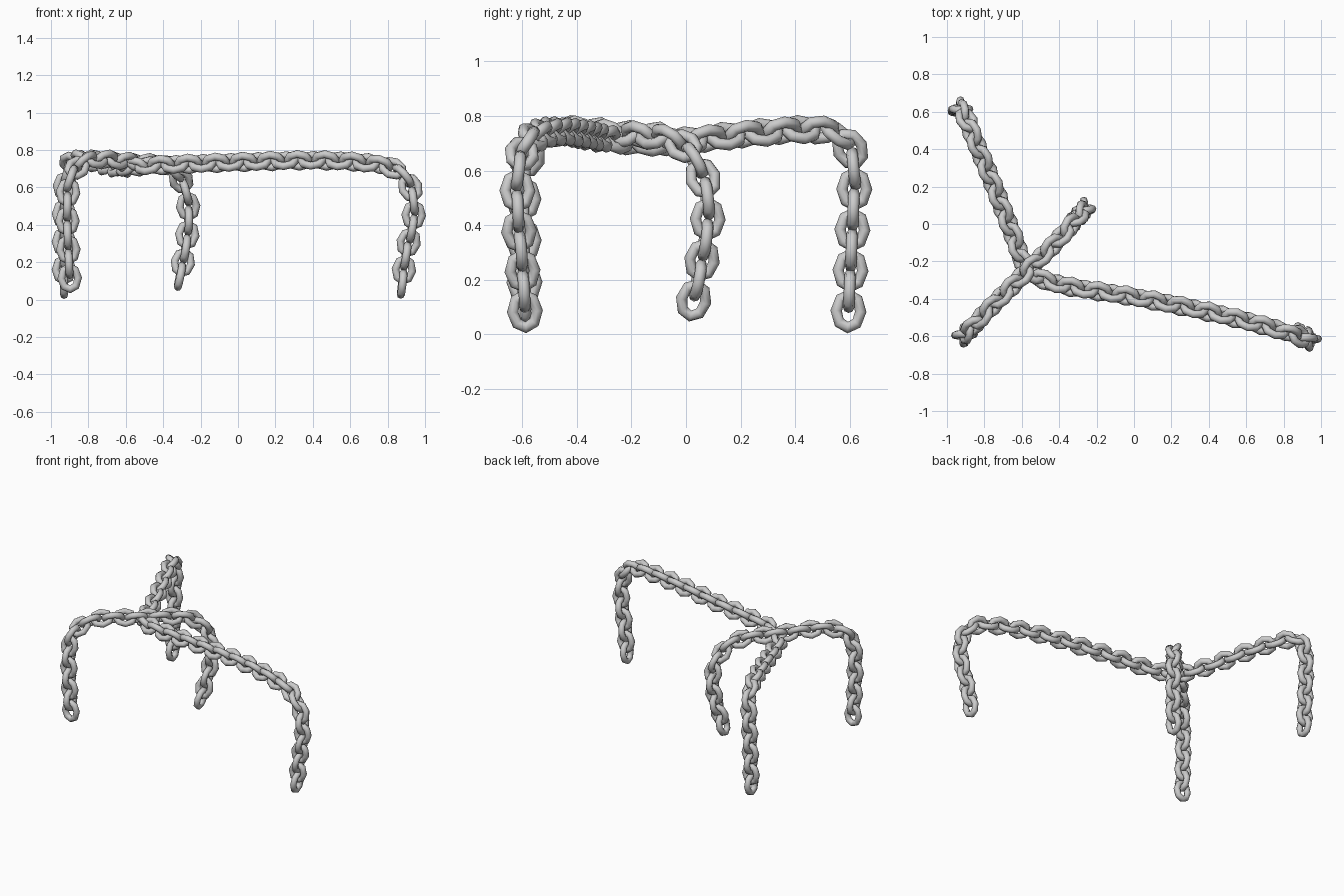
import bpy, bmesh, math
from mathutils import Vector, Matrix

cube = bpy.data.objects.get("Cube")
if cube:
    bpy.data.objects.remove(cube)

steel = bpy.data.materials.new("grey_steel")
steel.use_nodes = True
steel.diffuse_color = (0.6, 0.6, 0.6, 1)
steel.node_tree.nodes["Principled BSDF"].inputs["Base Color"].default_value = (0.6, 0.6, 0.6, 1)

HALF_LEN, HALF_WID, WIRE, PITCH = 0.06, 0.045, 0.021, 0.0755


def link_mesh(sides=8, ring=8):
    """One oval link: long axis X, width Y, facing Z."""
    bm = bmesh.new()
    loops = []
    for i in range(sides):
        a = math.tau * i / sides
        centre = Vector((HALF_LEN * math.cos(a), HALF_WID * math.sin(a), 0))
        out = Vector((math.cos(a), math.sin(a), 0))
        loops.append([bm.verts.new(centre + WIRE * (out * math.cos(b) + Vector((0, 0, math.sin(b)))))
                      for b in (math.tau * j / ring for j in range(ring))])
    for i in range(sides):
        p, q = loops[i], loops[(i + 1) % sides]
        for j in range(ring):
            k = (j + 1) % ring
            bm.faces.new((p[j], q[j], q[k], p[k])).smooth = True
    mesh = bpy.data.meshes.new("chain_link")
    bm.to_mesh(mesh)
    bm.free()
    mesh.materials.append(steel)
    return mesh


def smooth_path(points, steps=20):
    """Catmull-Rom samples through the points."""
    p = [Vector(v) for v in points]
    p = [2 * p[0] - p[1]] + p + [2 * p[-1] - p[-2]]
    out = []
    for a, b, c, d in zip(p, p[1:], p[2:], p[3:]):
        for i in range(steps):
            t = i / steps
            out.append(0.5 * (2 * b + (c - a) * t + (2 * a - 5 * b + 4 * c - d) * t ** 2
                              + (3 * b - a - 3 * c + d) * t ** 3))
    return out + [p[-2]]


def resample(path, parity):
    """Evenly spaced points, with a count of the given parity."""
    total = sum((b - a).length for a, b in zip(path, path[1:]))
    n = round(total / PITCH) + 1
    if n % 2 != parity:
        n += 1 if total / PITCH > n - 1 else -1
    step, run, out = total / (n - 1), 0.0, []
    for a, b in zip(path, path[1:]):
        seg = (b - a).length
        while len(out) * step <= run + seg + 1e-6 and len(out) < n:
            out.append(a.lerp(b, (len(out) * step - run) / seg))
        run += seg
    return out


def chain(name, points, first_normal, parity, span_roll=0, end_roll=0):
    """Links along a path, every other one turned a quarter round it.
    The rolls (degrees) twist the level span and the far leg."""
    pts = resample(smooth_path(points), parity)
    normal, last = Vector(first_normal), None
    for i, p in enumerate(pts):
        t = (pts[min(i + 1, len(pts) - 1)] - pts[max(i - 1, 0)]).normalized()
        if last:
            normal = last.rotation_difference(t) @ normal
        normal = (normal - t * normal.dot(t)).normalized()
        last = t
        leg_roll = 0 if i < len(pts) / 2 else end_roll
        roll = span_roll + (leg_roll - span_roll) * abs(t.z) + 90 * (i % 2)
        z = Matrix.Rotation(math.radians(roll), 3, t) @ normal
        rot = Matrix((t, z.cross(t), z)).transposed().to_4x4()
        ob = bpy.data.objects.new(f"{name}_link_{i + 1}", LINK)
        ob.matrix_world = Matrix.Translation(p) @ rot
        bpy.context.collection.objects.link(ob)


LINK = link_mesh()

# Long chain: back leg, over the crossing, then out to the left leg
chain("long_chain", [
    (-0.93, 0.595, 0.085), (-0.93, 0.61, 0.4), (-0.925, 0.615, 0.6), (-0.905, 0.58, 0.715),
    (-0.86, 0.47, 0.75), (-0.76, 0.23, 0.735), (-0.65, -0.05, 0.705), (-0.57, -0.235, 0.71),
    (-0.41, -0.32, 0.72), (0, -0.39, 0.735), (0.4, -0.47, 0.745), (0.7, -0.545, 0.73),
    (0.85, -0.59, 0.69), (0.925, -0.615, 0.59), (0.938, -0.615, 0.43), (0.9, -0.6, 0.25),
    (0.878, -0.59, 0.085)], (1, 0, 0), 0, -22.5, 9)

# Short chain: front right leg, across the crossing, to the middle leg
chain("short_chain", [
    (-0.9, -0.59, 0.115), (-0.912, -0.595, 0.4), (-0.905, -0.59, 0.6), (-0.865, -0.55, 0.7),
    (-0.77, -0.45, 0.75), (-0.57, -0.25, 0.735), (-0.42, -0.1, 0.725), (-0.34, -0.01, 0.69),
    (-0.28, 0.06, 0.58), (-0.265, 0.08, 0.44), (-0.28, 0.06, 0.28), (-0.31, 0.028, 0.125)],
    (0, 1, 0), 1)
